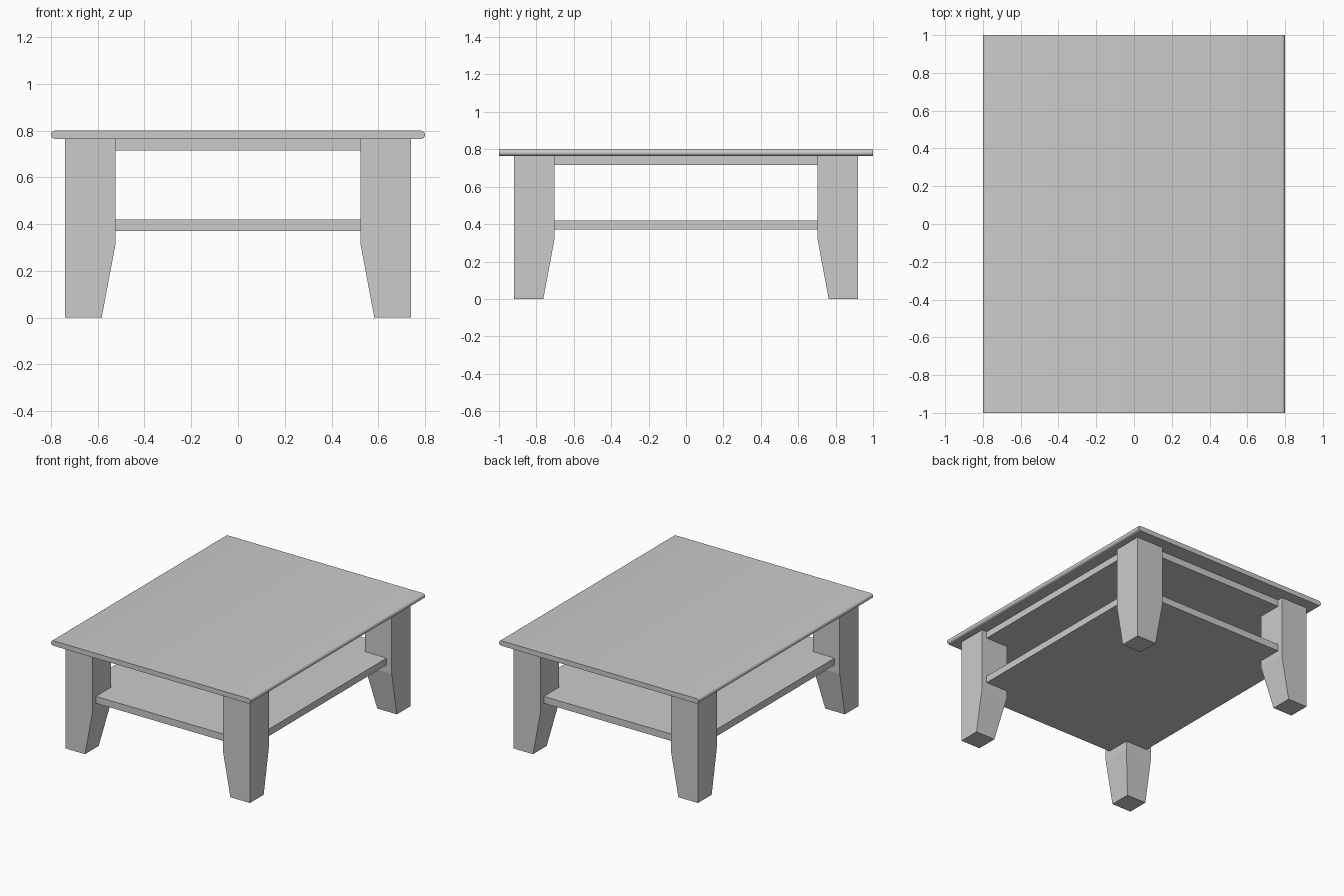
import bpy, bmesh, math

if "Cube" in bpy.data.objects:
    bpy.data.objects.remove(bpy.data.objects["Cube"])


def make_object(name, bm):
    bmesh.ops.recalc_face_normals(bm, faces=bm.faces)
    mesh = bpy.data.meshes.new(name)
    bm.to_mesh(mesh)
    bm.free()
    ob = bpy.data.objects.new(name, mesh)
    bpy.context.collection.objects.link(ob)
    return ob


def loft(name, rings):
    """Skin a stack of matching cross-sections and cap both ends."""
    bm = bmesh.new()
    loops = [[bm.verts.new(p) for p in ring] for ring in rings]
    for a, b in zip(loops, loops[1:]):
        for i in range(len(a)):
            j = (i + 1) % len(a)
            bm.faces.new((a[i], a[j], b[j], b[i]))
    bm.faces.new(loops[0])
    bm.faces.new(loops[-1])
    return make_object(name, bm)


def rect(x0, x1, y0, y1, z):
    return [(x0, y0, z), (x1, y0, z), (x1, y1, z), (x0, y1, z)]


# Table top: long edges rounded, short ends cut flat
radius, z_mid, steps = 0.018, 0.782, 8
profile = []
for side, start in ((1, -90), (-1, 90)):
    for i in range(steps + 1):
        a = math.radians(start + 180 * i / steps)
        profile.append((side * (0.8 - radius) + radius * math.cos(a),
                        z_mid + radius * math.sin(a)))
top = loft("table_top", [[(x, y, z) for x, z in profile] for y in (-1, 1)])
bpy.context.view_layer.objects.active = top
top.select_set(True)
bpy.ops.object.shade_smooth_by_angle(angle=math.radians(40))

# Apron panel under the top and the lower shelf, both let into the legs
for name, z0, z1 in (("apron_panel", 0.715, 0.765), ("lower_shelf", 0.37, 0.42)):
    loft(name, [rect(-0.7, 0.7, -0.88, 0.88, z) for z in (z0, z1)])

# Legs: square posts whose two inner faces taper towards the foot
for sx, x_name in ((-1, "left"), (1, "right")):
    for sy, y_name in ((-1, "front"), (1, "back")):
        loft(f"{y_name}_{x_name}_leg", [
            rect(sx * (0.74 - w), sx * 0.74, sy * (0.92 - w), sy * 0.92, z)
            for z, w in ((0, 0.157), (0.315, 0.216), (0.765, 0.216))])
